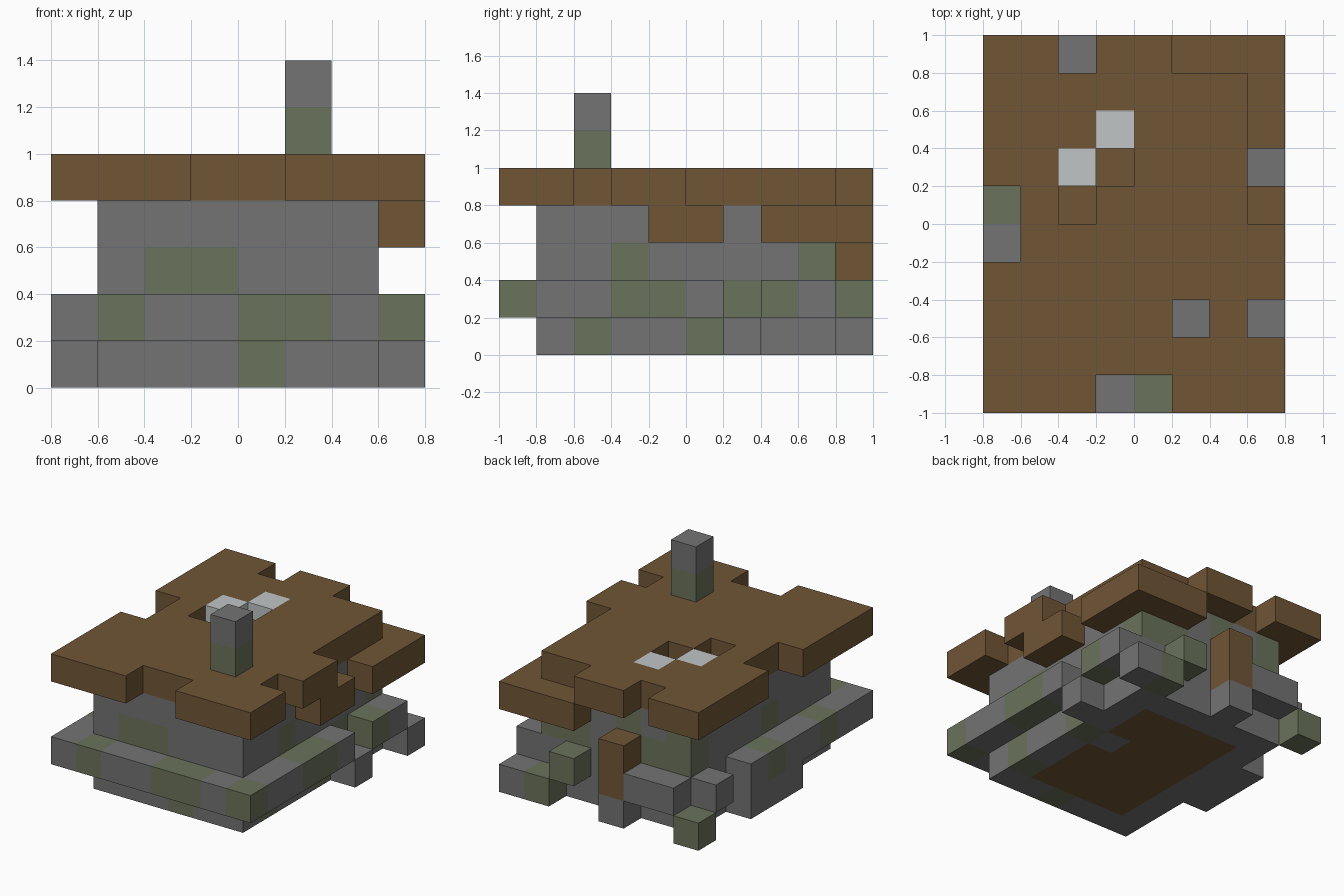
import bpy
import bmesh
from mathutils import Vector

CELL = 0.2
ORIGIN = Vector((-0.8, -1.0, 0.0))

old = bpy.data.objects.get("Cube")
if old:
    bpy.data.objects.remove(old, do_unlink=True)


def material(name, rgb):
    mat = bpy.data.materials.new(name)
    mat.use_nodes = True
    mat.diffuse_color = (*rgb, 1)
    bsdf = next(n for n in mat.node_tree.nodes if n.type == 'BSDF_PRINCIPLED')
    bsdf.inputs["Base Color"].default_value = (*rgb, 1)
    bsdf.inputs["Roughness"].default_value = 0.9
    return mat


STONE = material("grey stone", (0.172, 0.172, 0.172))
MOSS = material("mossy stone", (0.145, 0.17, 0.106))
WOOD = material("dark timber", (0.16, 0.093, 0.037))
WEB = material("pale web", (0.53, 0.56, 0.56))


def block(x0, x1, y0, y1, z0, z1=None):
    """Grid cells of a box; the bounds are inclusive cell indices."""
    z1 = z0 if z1 is None else z1
    return {(x, y, z) for x in range(x0, x1 + 1)
            for y in range(y0, y1 + 1) for z in range(z0, z1 + 1)}


def ring(x0, x1, y0, y1, z0, z1):
    """Four walls, one cell thick."""
    return block(x0, x1, y0, y1, z0, z1) - block(x0 + 1, x1 - 1, y0 + 1, y1 - 1, z0, z1)


def cells(z, *xy):
    return {(x, y, z) for x, y in xy}


parts = {}

# Floor with one stone slab let into it
parts["floor"] = (block(2, 5, 2, 7, 0) - {(5, 5, 0)}, WOOD)
parts["floor_slab"] = ({(5, 5, 0)}, STONE)

# Foundation and the loose stones around it
parts["foundation"] = (ring(1, 6, 1, 8, 0, 0), STONE)
parts["foundation_stones"] = (
    block(0, 0, 4, 6, 0) | block(6, 7, 9, 9, 0) | cells(0, (7, 6), (3, 9), (0, 9)), STONE)

# Walls and the ledge that surrounds their foot
parts["walls"] = (ring(1, 6, 1, 8, 1, 3), STONE)
parts["ledge_front"] = (block(0, 7, 0, 0, 1), STONE)
parts["ledge_left"] = (block(7, 7, 1, 5, 1) | block(7, 7, 7, 8, 1), STONE)
parts["ledge_right"] = (block(0, 0, 1, 6, 1) | block(0, 0, 8, 8, 1), STONE)
parts["ledge_back"] = (block(1, 2, 9, 9, 1) | cells(1, (5, 9)), STONE)

# Timber post at the back
parts["back_post"] = (block(3, 3, 9, 9, 1, 2), WOOD)

# Sagging eaves and the broken roof deck
parts["sagging_eaves"] = (
    block(5, 7, 9, 9, 3) | block(7, 7, 4, 5, 3) | block(7, 7, 7, 8, 3), WOOD)
webs = cells(4, (2, 6), (3, 7))
gaps = (block(2, 2, 9, 9, 4) | block(5, 7, 9, 9, 4) | block(7, 7, 5, 8, 4)
        | block(0, 0, 4, 5, 4) | block(3, 4, 0, 0, 4)
        | cells(4, (7, 2), (3, 6), (2, 5)))
parts["roof_deck"] = (block(0, 7, 0, 9, 4) - gaps - webs, WOOD)
parts["roof_webs"] = (webs, WEB)

# Chimney
parts["chimney"] = (block(5, 5, 2, 2, 5, 6), STONE)

# Stone cells overgrown with moss
mossy = (
    cells(0, (4, 1), (6, 2), (6, 5), (6, 9), (0, 9))
    | cells(1, (1, 0), (4, 0), (5, 0), (7, 0), (7, 3), (7, 4), (6, 6),
            (7, 7), (5, 9), (0, 5), (0, 2))
    | cells(2, (2, 1), (3, 1), (6, 3), (6, 8), (5, 8), (1, 8), (2, 8), (1, 4))
    | cells(3, (1, 8), (3, 8))
    | cells(5, (5, 2)))

filled = set().union(*(group for group, _ in parts.values()))


def build(name, group, mat):
    """Mesh the exposed faces of a group of cells."""
    bm = bmesh.new()
    for cell in sorted(group):
        for axis in range(3):
            for side in (0, 1):
                step = list(cell)
                step[axis] += 2 * side - 1
                if tuple(step) in filled:
                    continue
                u, v = (axis + 1) % 3, (axis + 2) % 3
                loop = []
                for du, dv in ((0, 0), (1, 0), (1, 1), (0, 1)):
                    corner = list(cell)
                    corner[axis] += side
                    corner[u] += du
                    corner[v] += dv
                    loop.append(bm.verts.new(ORIGIN + Vector(corner) * CELL))
                if not side:
                    loop.reverse()
                face = bm.faces.new(loop)
                face.material_index = int(mat is STONE and cell in mossy)
    bmesh.ops.remove_doubles(bm, verts=bm.verts, dist=0.001)
    mesh = bpy.data.meshes.new(name)
    bm.to_mesh(mesh)
    bm.free()
    mesh.materials.append(mat)
    if mat is STONE:
        mesh.materials.append(MOSS)
    bpy.context.scene.collection.objects.link(bpy.data.objects.new(name, mesh))


for part_name, (group, mat) in parts.items():
    build(part_name, group, mat)
